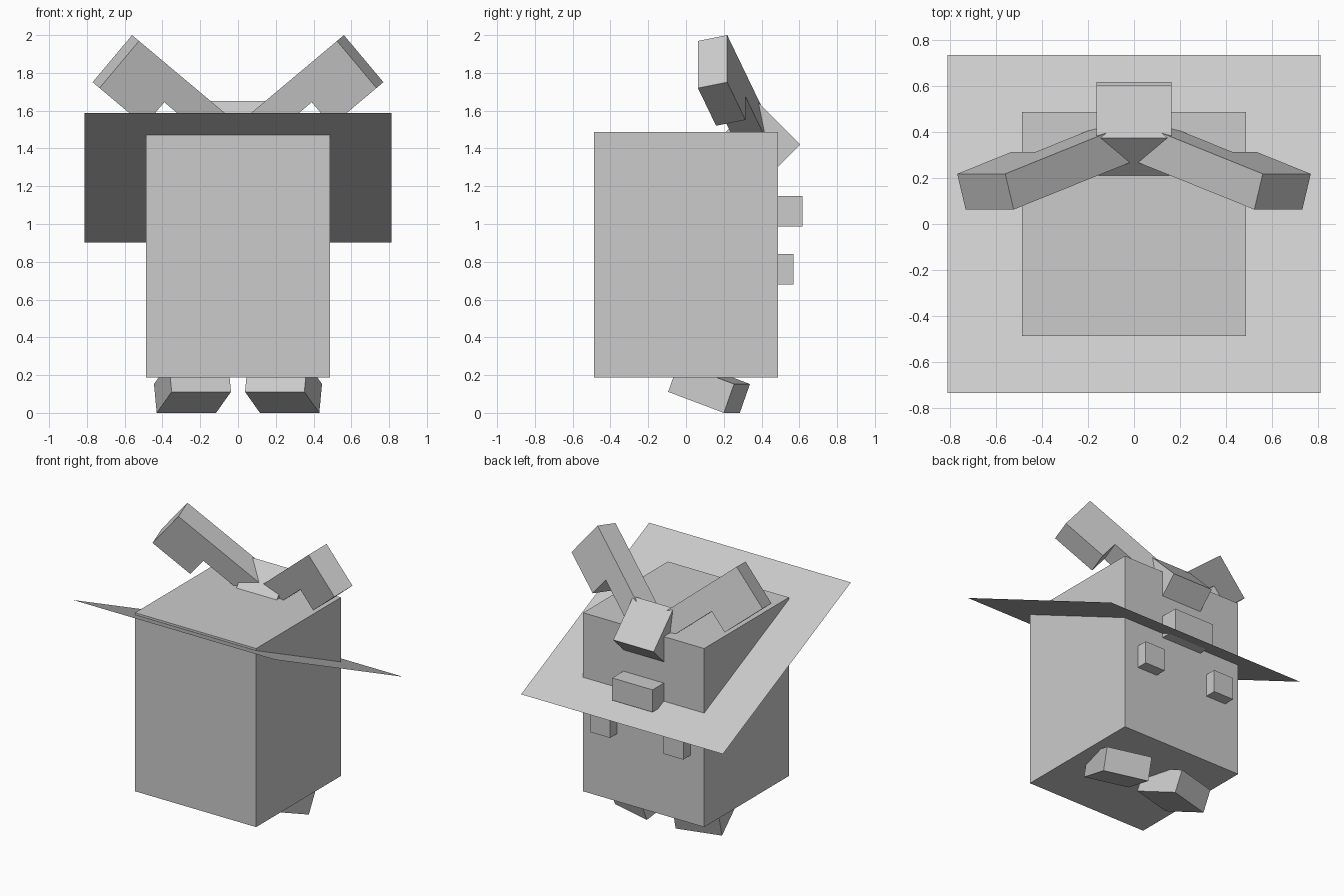
import bpy, bmesh
from math import radians, sin, cos
from mathutils import Vector, Matrix, Euler

if "Cube" in bpy.data.objects:
    bpy.data.objects.remove(bpy.data.objects["Cube"])

U = 0.1626  # the model's block unit


def finish(bm, name, mirror=False):
    bmesh.ops.recalc_face_normals(bm, faces=bm.faces)
    me = bpy.data.meshes.new(name)
    bm.to_mesh(me)
    bm.free()
    ob = bpy.data.objects.new(name, me)
    bpy.context.collection.objects.link(ob)
    if mirror:
        mod = ob.modifiers.new("mirror", 'MIRROR')
        mod.use_mirror_merge = False
    return ob


def box(name, size, centre, rot=(0, 0, 0), mirror=False):
    bm = bmesh.new()
    m = (Matrix.Translation(centre)
         @ Euler([radians(a) for a in rot]).to_matrix().to_4x4()
         @ Matrix.Diagonal((*size, 1)))
    bmesh.ops.create_cube(bm, size=1, matrix=m)
    return finish(bm, name, mirror)


# body
box("body", (6*U, 6*U, 8*U), (0, 0, 0.187 + 4*U))

# thin tilted brim around the body
bm = bmesh.new()
bmesh.ops.create_grid(bm, x_segments=1, y_segments=1, size=5*U,
                      matrix=Matrix.Translation((0, 0, 1.245))
                      @ Matrix.Rotation(radians(-25), 4, 'X'))
finish(bm, "brim")

# face details on the back side
box("nose", (2*U, 0.225, U), (0, 0.505, 1.068))
box("eyes", (U, 0.18, U), (0.295, 0.479, 0.761), mirror=True)

# splayed, tilted feet
box("feet", (2*U, 2*U, U), (0.241, 0.122, 0.132), (-20, 0, -15), mirror=True)

# block holding the antlers
box("antler_base", (2*U, 2*U, 2*U), (0, 0.375, 1.4215), (45, 0, 0))

# antlers: stepped profile extruded along the thickness direction
c, s = cos(radians(17.2)), sin(radians(17.2))
cr, sr = cos(radians(40)), sin(radians(40))
along = Vector((c*cr, -s, c*sr))
across = Vector((sr, 0, -cr))
thick = Vector((s*cr, c, s*sr))
tip = Vector((0.524, 0.063, 1.969))
profile = [(0, 0), (0, 2), (-2, 2), (-2, 1), (-5, 1), (-5, 0)]
bm = bmesh.new()
face = bm.faces.new([bm.verts.new(tip + along*a*U + across*b*U) for a, b in profile])
ext = bmesh.ops.extrude_face_region(bm, geom=[face], use_keep_orig=True)
bmesh.ops.translate(bm, vec=thick*U,
                    verts=[g for g in ext["geom"] if isinstance(g, bmesh.types.BMVert)])
finish(bm, "antlers", mirror=True)
